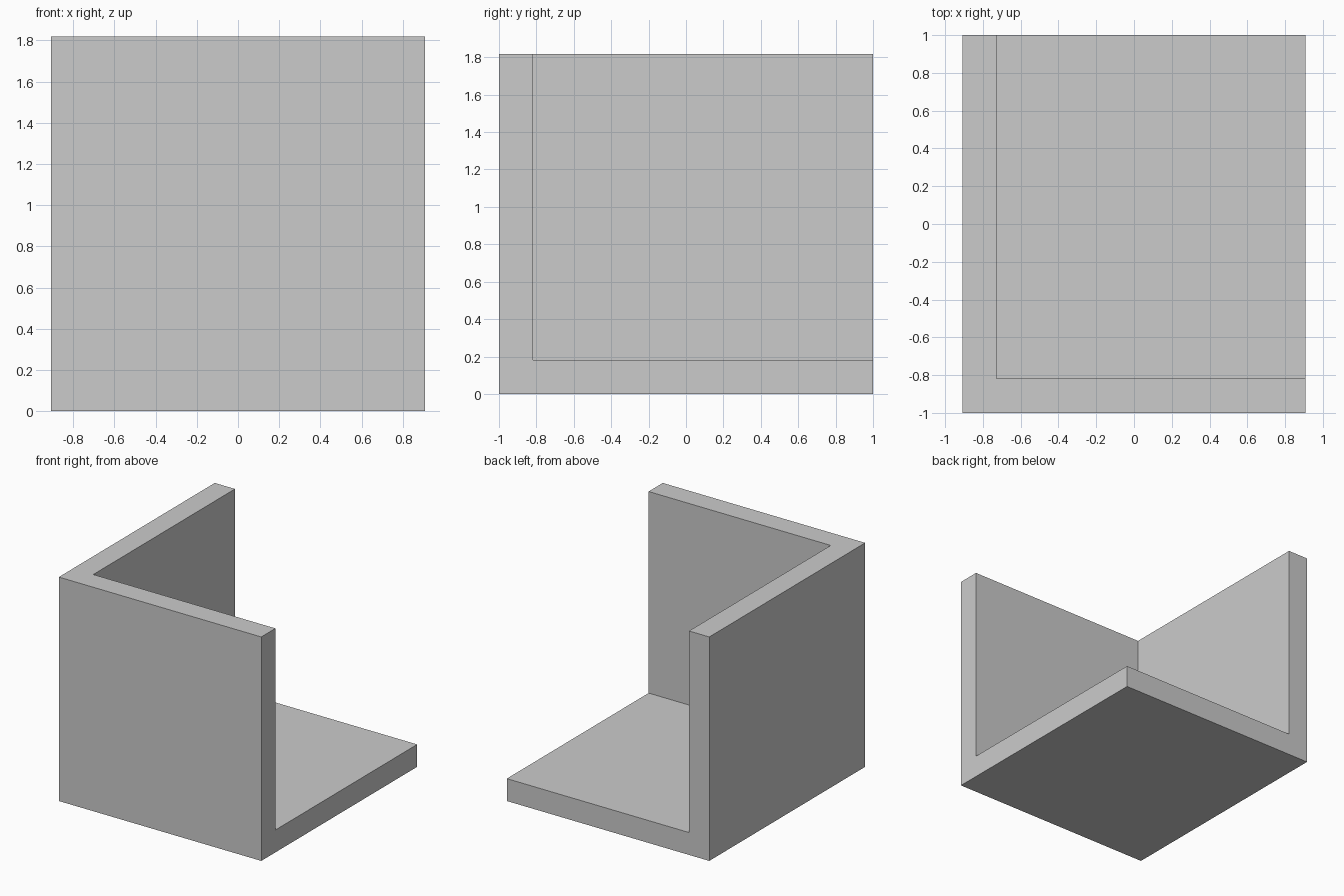
import bpy

if "Cube" in bpy.data.objects:
    bpy.data.objects.remove(bpy.data.objects["Cube"])

T = 2 / 11          # panel thickness
S = 10 * T          # panel side length
H = S / 2           # half width in x


def box(name, lo, hi):
    """Add an axis-aligned box between two corners."""
    centre = [(a + b) / 2 for a, b in zip(lo, hi)]
    bpy.ops.mesh.primitive_cube_add(size=1, location=centre)
    obj = bpy.context.object
    obj.name = name
    obj.scale = [b - a for a, b in zip(lo, hi)]
    bpy.ops.object.transform_apply(location=False, rotation=False, scale=True)
    return obj


# Front wall, full width and height
box("front_wall", (-H, -1, 0), (H, -1 + T, S))
# Floor panel behind the front wall
box("floor", (-H, -1 + T, 0), (H, 1, T))
# Left wall standing on the floor
box("left_wall", (-H, -1 + T, T), (-H + T, 1, S))
